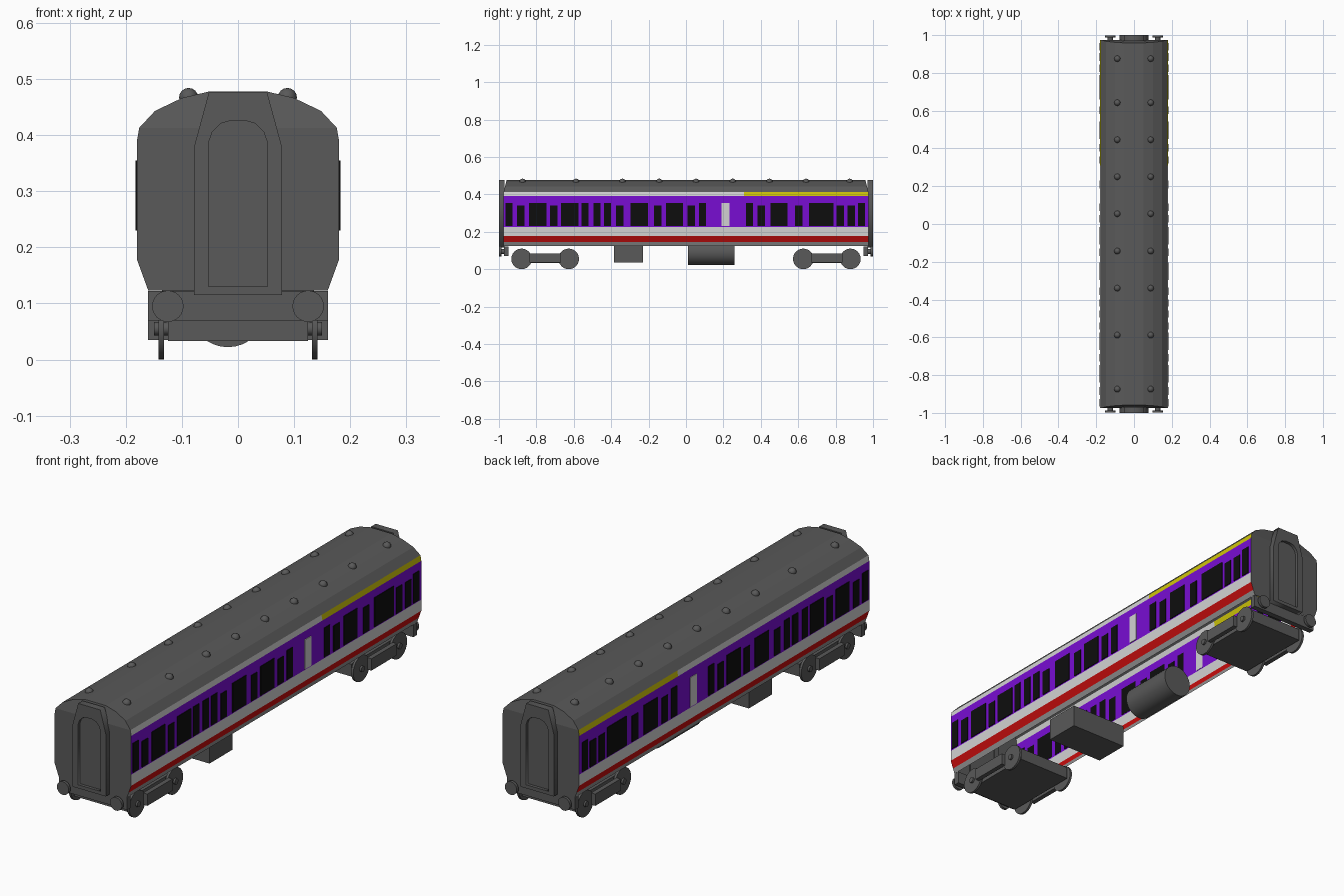
import bpy, bmesh, math
from mathutils import Matrix, Vector

if "Cube" in bpy.data.objects:
    bpy.data.objects.remove(bpy.data.objects["Cube"])


def mat(name, r, g, b):
    m = bpy.data.materials.new(name)
    m.diffuse_color = (r, g, b, 1)
    m.use_nodes = True
    m.node_tree.nodes["Principled BSDF"].inputs["Base Color"].default_value = m.diffuse_color
    return m


GREY = mat("dark grey", 0.10, 0.10, 0.10)
PURPLE = mat("purple", 0.19, 0.004, 0.65)
WHITE = mat("off white", 0.65, 0.65, 0.65)
RED = mat("red", 0.58, 0.004, 0.004)
YELLOW = mat("yellow", 0.62, 0.56, 0.003)
BLACK = mat("black", 0.004, 0.004, 0.004)
SILL = mat("mid grey", 0.28, 0.28, 0.28)


def finish(name, bm, mats):
    me = bpy.data.meshes.new(name)
    bm.to_mesh(me)
    bm.free()
    for m in mats:
        me.materials.append(m)
    ob = bpy.data.objects.new(name, me)
    bpy.context.collection.objects.link(ob)
    return ob


def boxes(name, items, m):
    """items: (centre, size) pairs joined in one object"""
    bm = bmesh.new()
    for c, s in items:
        bmesh.ops.create_cube(bm, size=1, matrix=Matrix.Translation(c) @ Matrix.Diagonal((*s, 1)))
    return finish(name, bm, [m])


def cylinders(name, items, axis, m, seg=24):
    """items: (centre, radius, length) along the given axis"""
    rot = Vector((0, 0, 1)).rotation_difference(Vector(axis)).to_matrix().to_4x4()
    bm = bmesh.new()
    for c, r, l in items:
        bmesh.ops.create_cone(bm, cap_ends=True, segments=seg, radius1=r, radius2=r,
                              depth=l, matrix=Matrix.Translation(c) @ rot)
    ob = finish(name, bm, [m])
    for p in ob.data.polygons:
        p.use_smooth = len(p.vertices) == 4
    return ob


# Body shell: lofted section, open underneath, striped by height
half = [(.16, .123), (.168, .145), (.18, .178), (.18, .225), (.18, .39),
        (.176, .413), (.148, .443), (.10, .466), (.05, .478)]
bands = [2, 3, 4, 5, 4, 0, 0, 0]         # grey 0, purple 5, white 4, red 3, sill 2
bands = bands[:1] + [3, 4, 5, 4] + [0, 0, 0]
profile = half + [(-x, z) for x, z in reversed(half)]
mats_by_strip = bands + [0] + bands[::-1]
EAVE, SPLIT = .413, .31
body_mats = [GREY, YELLOW, SILL, RED, WHITE, PURPLE]


def end_y(z):
    return .975 - max(0, z - EAVE) * .25


bm = bmesh.new()
rings = [[bm.verts.new((x, f(z), z)) for x, z in profile]
         for f in (lambda z: -end_y(z), lambda z: SPLIT, end_y)]
for k in range(2):
    a, b = rings[k], rings[k + 1]
    for i, m in enumerate(mats_by_strip):
        f = bm.faces.new((a[i], b[i], b[i + 1], a[i + 1]))
        top_stripe = i in (4, len(mats_by_strip) - 5)
        f.material_index = 1 if top_stripe and k == 1 else m
# End walls, leaning back above the eaves
for ring, flip in ((rings[0], False), (rings[2], True)):
    for vs in ([v for v in ring if v.co.z <= EAVE + 1e-4], [v for v in ring if v.co.z >= EAVE - 1e-4]):
        bm.faces.new(vs[::-1] if flip else vs)
finish("coach_body", bm, body_mats)

# Windows: thin plates on both sides
narrow_tall = [-.946, -.54, -.476, -.419, .089, .339, .769, .938]
narrow_low = [-.884, -.707, -.355, -.15, .027, .403, .602, .825, .884]
wide = [-.793, -.621, -.25, -.062, .497, .704]
win = []
for s in (-1, 1):
    for ys, w, top in ((narrow_tall, .038, .355), (narrow_low, .04, .34), (wide, .092, .355)):
        win += [((s * .181, y, (top + .23) / 2), (.004, w, top - .23)) for y in ys]
boxes("side_windows", win, BLACK)
boxes("frosted_windows", [((s * .181, .21, .292), (.004, .043, .125)) for s in (-1, 1)], WHITE)

# Roof vents
bm = bmesh.new()
for y in (.875, .642, .446, .25, .054, -.143, -.34, -.588, -.874):
    for s in (-1, 1):
        bmesh.ops.create_uvsphere(bm, u_segments=12, v_segments=8, radius=.017,
                                  matrix=Matrix.Translation((s * .088, y, .467)))
vents = finish("roof_vents", bm, [GREY])
for p in vents.data.polygons:
    p.use_smooth = True

# Gangway frames with arched opening, and the doors inside
outer = [(-.078, .115), (.078, .115), (.078, .38), (.052, .476), (-.052, .476), (-.078, .38)]
arch = [(.053, .385), (.046, .405), (.030, .421), (.012, .426)]
door = [(-.053, .13), (.053, .13)] + arch + [(-x, z) for x, z in reversed(arch)]
for s, end in ((-1, "front"), (1, "rear")):
    cu = bpy.data.curves.new(end + "_gangway_frame", 'CURVE')
    cu.dimensions, cu.fill_mode, cu.extrude = '2D', 'BOTH', .015
    for pts in (outer, door):
        sp = cu.splines.new('POLY')
        sp.points.add(len(pts) - 1)
        for p, (x, z) in zip(sp.points, pts):
            p.co = (x, z, 0, 1)
        sp.use_cyclic_u = True
    cu.materials.append(GREY)
    ob = bpy.data.objects.new(end + "_gangway_frame", cu)
    bpy.context.collection.objects.link(ob)
    ob.location = (0, s * .985, 0)
    ob.rotation_euler = (math.pi / 2, 0, 0)
    bpy.ops.object.select_all(action='DESELECT')
    ob.select_set(True)
    bpy.context.view_layer.objects.active = ob
    bpy.ops.object.convert(target='MESH')
    boxes(end + "_gangway_door", [((0, s * .98, .279), (.11, .014, .3))], GREY)

    # Buffer beam and buffers
    boxes(end + "_buffer_beam", [((0, s * .962, .096), (.32, .024, .053))], GREY)
    cylinders(end + "_buffers",
              [((k * .125, s * .978, .095), .014, .03) for k in (-1, 1)]
              + [((k * .125, s * .993, .095), .028, .012) for k in (-1, 1)], (0, 1, 0), GREY)

    # Bogie: centre block, side bars outside the wheels, four wheels
    c = s * .753
    boxes(end + "_bogie_frame",
          [((0, c, .059), (.25, .34, .052))]
          + [((k * .15, c, .06), (.02, .17, .05)) for k in (-1, 1)], GREY)
    cylinders(end + "_wheels", [((k * .137, c + d * .126, .055), .055, .01)
                                for k in (-1, 1) for d in (-1, 1)], (1, 0, 0), GREY)
    cylinders(end + "_axles", [((0, c + d * .126, .055), .012, .3) for d in (-1, 1)], (1, 0, 0), GREY)

# Underfloor equipment
boxes("equipment_box", [((0, -.307, .083), (.27, .155, .096))], GREY)
cylinders("fuel_tank", [((-.018, .135, .09), .068, .25)], (0, 1, 0), GREY, 32)
